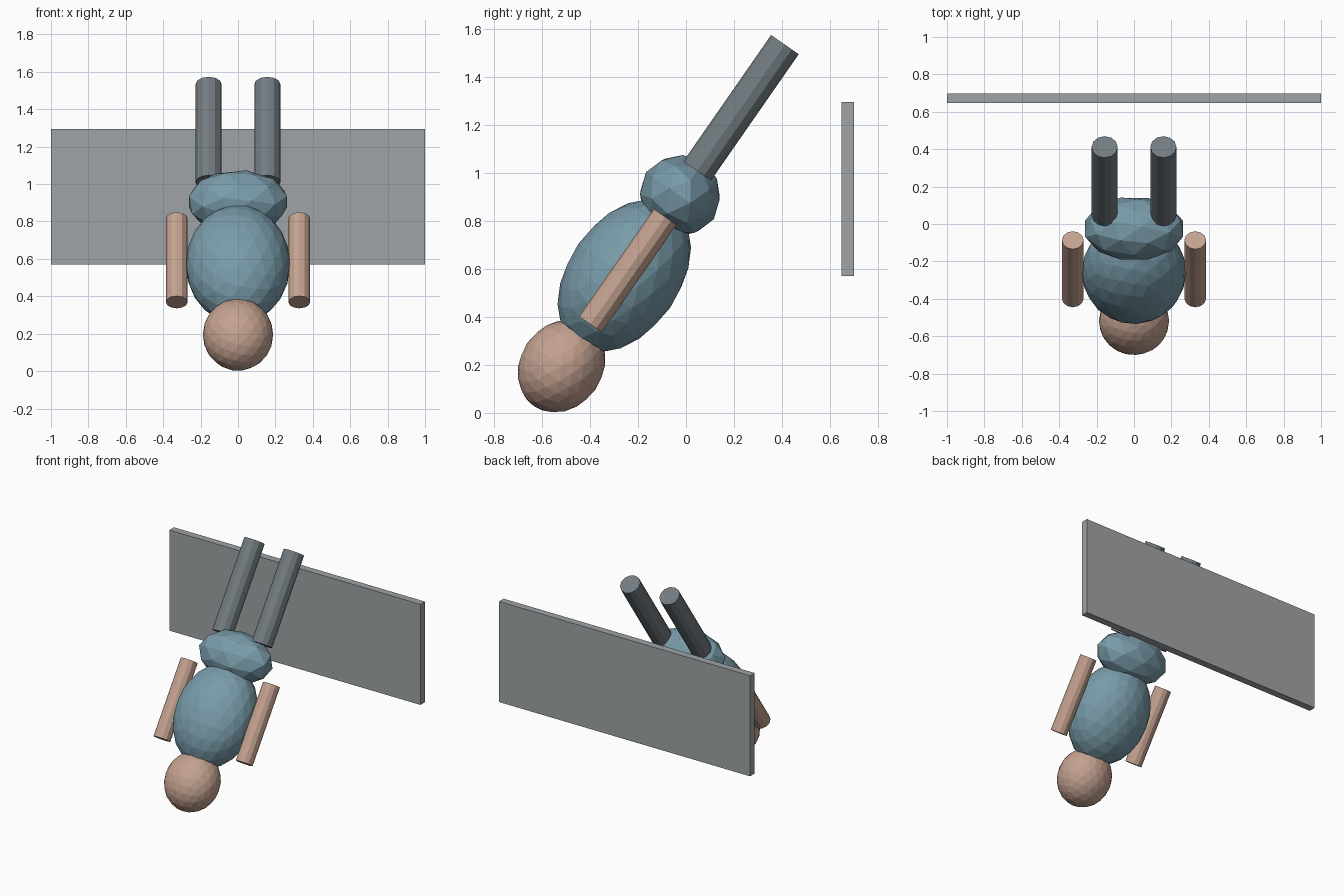
import bpy
import math
from mathutils import Vector

if "Cube" in bpy.data.objects:
    bpy.data.objects.remove(bpy.data.objects["Cube"])

TILT = math.radians(34.8)
AXIS = Vector((0, math.sin(TILT), math.cos(TILT)))   # body axis, head low, legs high
CENTRE = Vector((0, -0.257, 0.571))                  # torso centre


def material(name, rgb):
    m = bpy.data.materials.new(name)
    m.diffuse_color = (*rgb, 1)
    m.use_nodes = True
    m.node_tree.nodes["Principled BSDF"].inputs["Base Color"].default_value = m.diffuse_color
    return m


SKIN = material("skin", (0.55, 0.36, 0.28))
BLUE = material("blue cloth", (0.19, 0.33, 0.40))
DARK = material("dark grey cloth", (0.17, 0.20, 0.22))
GREY = material("grey board", (0.35, 0.37, 0.38))


def finish(name, mat):
    ob = bpy.context.object
    ob.name = name
    ob.data.materials.append(mat)
    return ob


def ball(name, along, scale, detail, mat):
    """Faceted ellipsoid placed along the body axis."""
    bpy.ops.mesh.primitive_ico_sphere_add(
        subdivisions=detail, radius=1, location=CENTRE + AXIS * along,
        rotation=(-TILT, 0, 0))
    finish(name, mat).scale = scale


def limb(name, x, along, radius, length, mat):
    """Straight faceted limb parallel to the body axis."""
    bpy.ops.mesh.primitive_cylinder_add(
        vertices=12, radius=radius, depth=length,
        location=CENTRE + AXIS * along + Vector((x, 0, 0)),
        rotation=(-TILT, 0, 0))
    finish(name, mat)


# Head, torso and hips
ball("head", -0.458, (0.188, 0.172, 0.203), 3, SKIN)
ball("torso", 0.0, (0.279, 0.233, 0.354), 3, BLUE)
ball("hips", 0.406, (0.275, 0.172, 0.172), 2, BLUE)

# Arms and legs, mirrored left and right
for side, sx in (("left", -1), ("right", 1)):
    limb(side + "_arm", sx * 0.3275, 0.026, 0.058, 0.545, SKIN)
    limb(side + "_leg", sx * 0.157, 0.852, 0.07, 0.64, DARK)

# Upright board behind the figure
bpy.ops.mesh.primitive_cube_add(size=1, location=(0, 0.673, 0.932))
finish("board", GREY).scale = (2.0, 0.052, 0.724)
